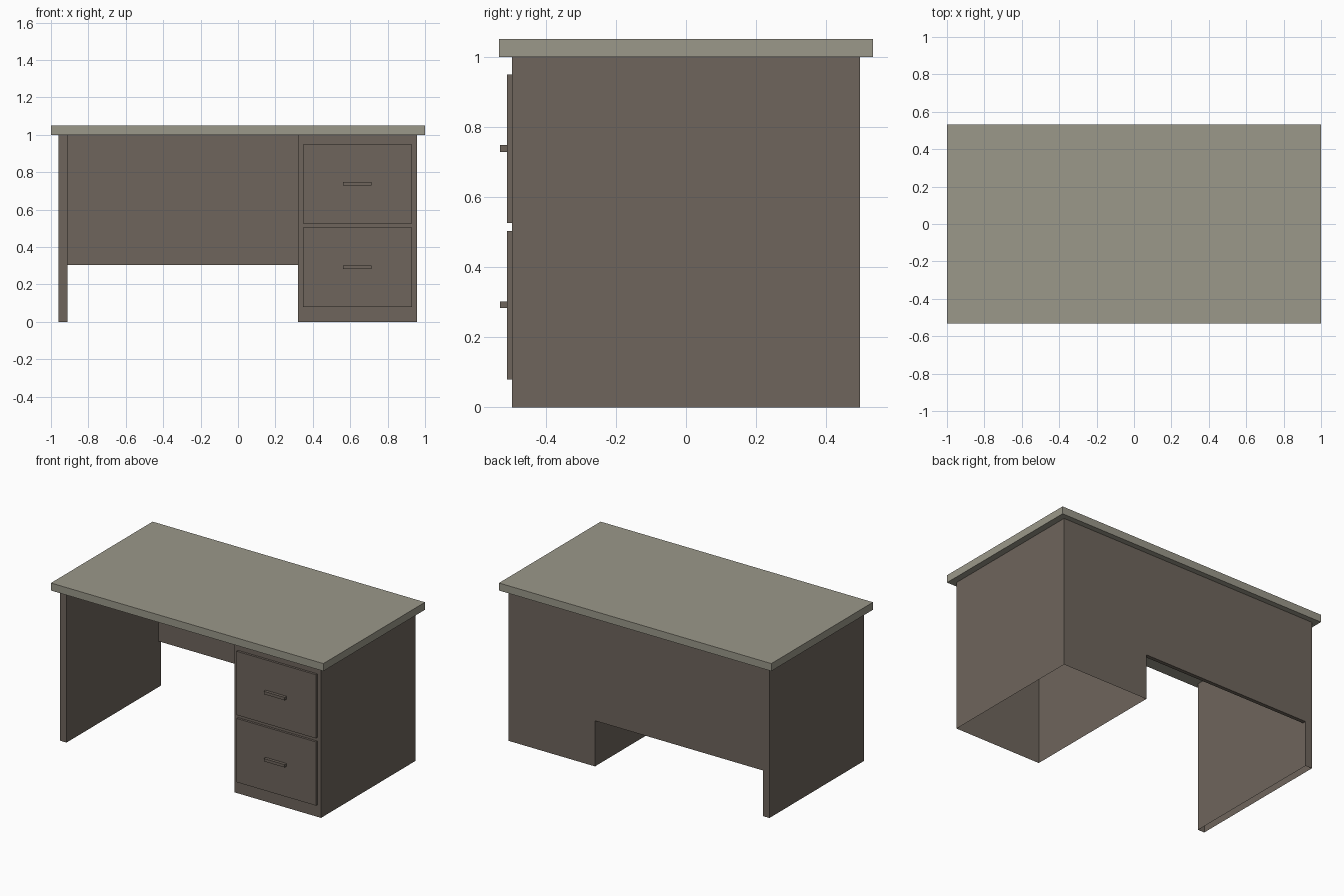
import bpy, bmesh

if "Cube" in bpy.data.objects:
    bpy.data.objects.remove(bpy.data.objects["Cube"])


def material(name, rgb):
    m = bpy.data.materials.new(name)
    m.diffuse_color = (*rgb, 1.0)
    m.use_nodes = True
    m.node_tree.nodes["Principled BSDF"].inputs["Base Color"].default_value = m.diffuse_color
    return m


WOOD = material("brown_wood", (0.156, 0.130, 0.107))
TOP = material("grey_top", (0.328, 0.314, 0.254))


def box(name, x, y, z, mat, open_ends=False):
    """Box from (min, max) ranges; open_ends leaves out the top and bottom faces."""
    bm = bmesh.new()
    bmesh.ops.create_cube(bm, size=1)
    for v in bm.verts:
        v.co = [(r[0] + r[1]) / 2 + c * (r[1] - r[0]) for c, r in zip(v.co, (x, y, z))]
    bm.normal_update()
    if open_ends:
        ends = [f for f in bm.faces if abs(f.normal.z) > 0.5]
        bmesh.ops.delete(bm, geom=ends, context='FACES')
    mesh = bpy.data.meshes.new(name)
    bm.to_mesh(mesh)
    bm.free()
    mesh.materials.append(mat)
    obj = bpy.data.objects.new(name, mesh)
    bpy.context.collection.objects.link(obj)
    return obj


DEPTH = (-0.496, 0.496)

# Table top
box("table_top", (-1, 1), (-0.533, 0.533), (1.0, 1.05), TOP)

# Side leg and drawer cabinet: shells open underneath
box("side_leg", (-0.96, -0.912), DEPTH, (0, 1), WOOD, True)
box("drawer_cabinet", (0.321, 0.957), DEPTH, (0, 1), WOOD, True)

# Back panel between them, flush with the rear
box("back_panel", (-0.912, 0.321), (0.471, 0.496), (0.303, 1), WOOD)

# Drawer fronts with bar handles
for label, z in (("lower", 0.08), ("upper", 0.526)):
    box(label + "_drawer_front", (0.348, 0.93), (-0.511, -0.496), (z, z + 0.423), WOOD)
    box(label + "_handle", (0.561, 0.715), (-0.531, -0.511), (z + 0.203, z + 0.222), WOOD)
